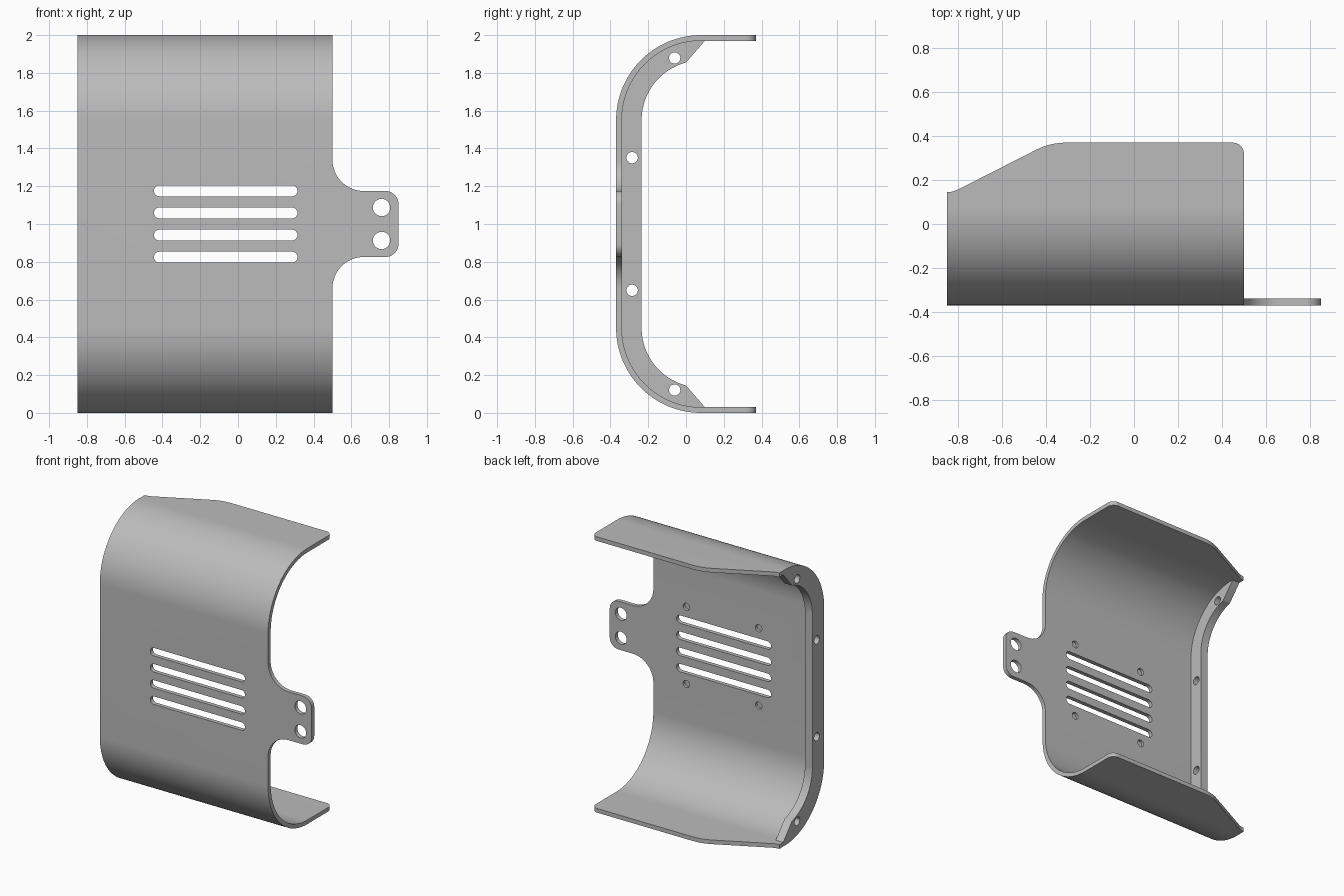
import bpy, bmesh
from math import sin, cos, radians, pi

cube = bpy.data.objects.get("Cube")
if cube:
    bpy.data.objects.remove(cube, do_unlink=True)

steel = bpy.data.materials.new("plain grey")
steel.use_nodes = True
GREY = (0.5, 0.5, 0.5, 1)
steel.diffuse_color = GREY
steel.node_tree.nodes["Principled BSDF"].inputs["Base Color"].default_value = GREY


def arc(cx, cy, r, start, end, n=10):
    angles = [radians(start + (end - start) * i / n) for i in range(n + 1)]
    return [(cx + r * cos(a), cy + r * sin(a)) for a in angles]


def mirror_z(half):
    """Complete a (u, z) outline that is symmetric about z = 1."""
    return half + [(u, 2 - z) for u, z in reversed(half)]


def prisms(name, outlines, axis, low, high):
    """Extrude 2D outlines along an axis into one object."""
    place = {"x": lambda a, b, t: (t, a, b),
             "y": lambda a, b, t: (a, t, b),
             "z": lambda a, b, t: (a, b, t)}[axis]
    bm = bmesh.new()
    for pts in outlines:
        ends = [[bm.verts.new(place(a, b, t)) for a, b in pts] for t in (low, high)]
        bm.faces.new(ends[0])
        bm.faces.new(ends[1][::-1])
        for i in range(len(pts)):
            j = (i + 1) % len(pts)
            bm.faces.new((ends[0][i], ends[1][i], ends[1][j], ends[0][j]))
    bmesh.ops.recalc_face_normals(bm, faces=bm.faces)
    mesh = bpy.data.meshes.new(name)
    bm.to_mesh(mesh)
    bm.free()
    mesh.materials.append(steel)
    obj = bpy.data.objects.new(name, mesh)
    bpy.context.collection.objects.link(obj)
    return obj


def select(obj):
    bpy.ops.object.select_all(action="DESELECT")
    obj.select_set(True)
    bpy.context.view_layer.objects.active = obj


def cut(obj, cutter, operation="DIFFERENCE"):
    select(obj)
    mod = obj.modifiers.new("cut", "BOOLEAN")
    mod.operation, mod.solver, mod.object = operation, "EXACT", cutter
    bpy.ops.object.modifier_apply(modifier=mod.name)
    bpy.data.objects.remove(cutter, do_unlink=True)


def circle(u, v, r):
    return arc(u, v, r, 0, 360, 28)[:-1]


T = 0.03                       # sheet thickness
BEND_Y, BEND_Z, R = 0.08, 1.55, 0.45
LEFT_END, BODY_END = -0.85, 0.50

# Bent sheet: C-shaped section, longer than needed on the tab side
outer = mirror_z([(0.5, 2.0)] + arc(BEND_Y, BEND_Z, R, 90, 180, 32))
inner = mirror_z([(0.5, 2 - T)] + arc(BEND_Y, BEND_Z, R - T, 90, 180, 32))
shell = prisms("bent_cover", [outer + inner[::-1]], "x", LEFT_END, 0.95)

# Trim to the front outline: body plus rounded mounting tab
front = mirror_z([(-1, 2.2), (BODY_END, 2.2)]
                 + arc(0.665, 1.34, 0.165, 180, 270, 14)
                 + arc(0.78, 1.105, 0.07, 90, 0))
cut(shell, prisms("front_trim", [front], "y", -0.6, 0.6), "INTERSECT")

# Trim the two wings to the plan outline
plan = ([(-1, 0.145)] + arc(-0.85, 0.255, 0.11, 270, 297, 6)
        + arc(-0.31, 0.07, 0.30, 117, 90)
        + arc(0.45, 0.32, 0.05, 90, 0)
        + [(BODY_END, 0), (1, 0), (1, -0.6), (-1, -0.6)])
cut(shell, prisms("plan_trim", [plan], "z", -0.2, 2.2), "INTERSECT")

# Vent slots and tab holes go right through
slots = []
for k in (-1.5, -0.5, 0.5, 1.5):
    z = 1 + k * 0.117
    slots.append(arc(0.286, z, 0.029, -90, 90) + arc(-0.416, z, 0.029, 90, 270))
tab_holes = [circle(0.76, z, 0.046) for z in (0.913, 1.087)]
cut(shell, prisms("through_cuts", slots + tab_holes, "y", -0.5, -0.2))

# Four blind holes on the inside face
blind = [circle(x, z, 0.026) for x in (-0.345, 0.235) for z in (0.72, 1.28)]
cut(shell, prisms("blind_cuts", blind, "y", -0.36, -0.2))

# End flange following the inside of the bend, with screw holes
rim = mirror_z([(0.1, 2 - T)] + arc(BEND_Y, BEND_Z, R - T, 90, 180, 32))
lip = mirror_z([(0.0, 1.855)] + arc(BEND_Y, BEND_Z, 0.315, 105, 180, 28))
flange = prisms("end_flange", [rim + lip[::-1]], "x", LEFT_END, LEFT_END + 0.06)
screws = [circle(y, z, 0.03) for y, up in ((-0.06, 0.879), (-0.285, 0.351))
          for z in (1 - up, 1 + up)]
cut(flange, prisms("screw_cuts", screws, "x", -1, -0.7))

for obj in (shell, flange):
    select(obj)
    bpy.ops.object.shade_smooth_by_angle(angle=pi / 6)
